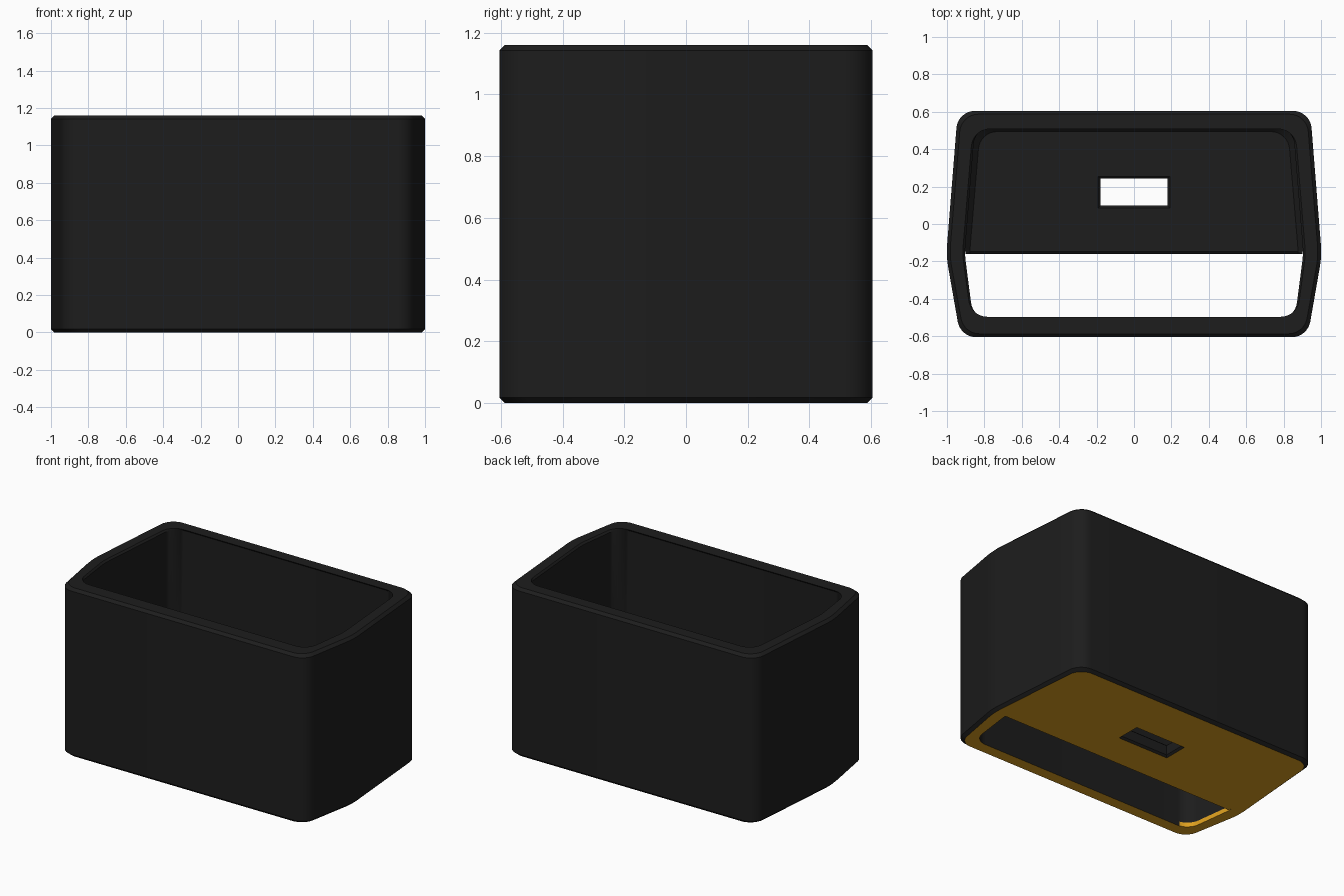
import bpy, bmesh, math
from mathutils import Vector

if "Cube" in bpy.data.objects:
    bpy.data.objects.remove(bpy.data.objects["Cube"])

H = 1.16          # overall height
FLOOR = 0.09      # floor thickness
EDGE_Y = -0.16    # front edge of the floor
OUTER = [(0.928, -0.605, 0.10, 8), (1.004, -0.17, 0.5, 6), (0.942, 0.605, 0.10, 8)]
INNER = [(0.860, -0.508, 0.10, 8), (0.905, -0.16, 0.4, 6), (0.850, 0.52, 0.10, 8)]


def material(name, rgb):
    m = bpy.data.materials.new(name)
    m.diffuse_color = (*rgb, 1)
    m.use_nodes = True
    m.node_tree.nodes["Principled BSDF"].inputs["Base Color"].default_value = m.diffuse_color
    return m


DARK = material("charcoal", (0.0122, 0.0122, 0.0122))
GOLD = material("gold", (0.73, 0.35, 0.0135))


def profile(half, inset=0.0):
    """Rounded six-sided outline, counter-clockwise, mirrored in x."""
    pts = [(x - inset, y - math.copysign(inset, y) * (abs(y) > 0.3), r, n)
           for x, y, r, n in half]
    pts += [(-x, y, r, n) for x, y, r, n in reversed(pts)]
    out = []
    for i, (x, y, r, n) in enumerate(pts):
        c = Vector((x, y))
        a = (Vector(pts[i - 1][:2]) - c).normalized()
        b = (Vector(pts[(i + 1) % len(pts)][:2]) - c).normalized()
        ang = a.angle(b)
        t = r / math.tan(ang / 2)
        mid = c + (a + b).normalized() * (r / math.sin(ang / 2))
        p, q = c + a * t - mid, c + b * t - mid
        sweep = p.angle(q)
        start = math.atan2(p.y, p.x)
        for k in range(n + 1):
            th = start + sweep * k / n
            out.append((mid.x + r * math.cos(th), mid.y + r * math.sin(th)))
    return out


def loop(bm, pts, z):
    return [bm.verts.new((x, y, z)) for x, y in pts]


def bridge(bm, a, b, closed=True):
    n = len(a)
    for i in range(n if closed else n - 1):
        j = (i + 1) % n
        bm.faces.new((a[i], a[j], b[j], b[i]))


def finish(bm, name, gold_rule=None):
    bmesh.ops.recalc_face_normals(bm, faces=bm.faces)
    for f in bm.faces:
        if gold_rule and gold_rule(f.calc_center_median(), f.normal):
            f.material_index = 1
    me = bpy.data.meshes.new(name)
    bm.to_mesh(me)
    bm.free()
    me.materials.append(DARK)
    me.materials.append(GOLD)
    ob = bpy.data.objects.new(name, me)
    bpy.context.collection.objects.link(ob)
    return ob


def smooth(ob):
    bpy.ops.object.select_all(action='DESELECT')
    ob.select_set(True)
    bpy.context.view_layer.objects.active = ob
    bpy.ops.object.shade_smooth_by_angle(angle=math.radians(30))


# Walls: one closed tube with chamfered rims
bm = bmesh.new()
C = 0.018
rings = [loop(bm, profile(OUTER, i), z) for i, z in
         ((C, 0), (0, C), (0, H - C), (C, H))]
rings += [loop(bm, profile(INNER, i), z) for i, z in
          ((-0.012, H), (0, H - 0.012), (0, 0.03), (0, 0))]
for k in range(len(rings)):
    bridge(bm, rings[k], rings[(k + 1) % len(rings)])


def wall_gold(c, n):
    """Underside, plus a low strip on both ends of the front opening."""
    strip = c.z < 0.03 and c.y < EDGE_Y and n.x * c.x < 0 and abs(n.z) < 0.1
    reach = 0.25 if c.x < 0 else 0.8
    return n.z < -0.9 or (strip and abs(n.x) > reach)


walls = finish(bm, "walls", wall_gold)
smooth(walls)


# Floor: covers the rear of the opening, with a sloped rim against the walls
def rear_path(inset, edge=EDGE_Y):
    pts = [p for p in profile(INNER, inset) if p[1] > EDGE_Y + 0.02]
    x = INNER[1][0] - inset - 0.003
    return [(x, edge)] + pts + [(-x, edge)]


bm = bmesh.new()
low = loop(bm, rear_path(0), 0)
rim = loop(bm, rear_path(0), FLOOR + 0.028)
top = loop(bm, rear_path(0.026, EDGE_Y + 0.013), FLOOR)
bridge(bm, low, rim, False)
bridge(bm, rim, top, False)
bm.faces.new(top)
bm.faces.new(low)
# chamfered front edge of the floor
a, b = (bm.verts.new((v.co.x, EDGE_Y, FLOOR - 0.013)) for v in (top[0], top[-1]))
bm.faces.new((low[0], rim[0], a, b, rim[-1], low[-1]))
bm.faces.new((a, top[0], top[-1], b))
bm.faces.new((rim[0], top[0], a))
bm.faces.new((rim[-1], b, top[-1]))
floor = finish(bm, "floor", lambda c, n: n.z < -0.9)

# Slot through the floor, flared at both ends
bm = bmesh.new()
B = 0.012
slot = []
for d, z in ((2 * B, -B), (0, B), (0, FLOOR - B), (2 * B, FLOOR + B)):
    w, y0, y1 = 0.180 + d, 0.098 - d, 0.243 + d
    slot.append(loop(bm, [(-w, y0), (w, y0), (w, y1), (-w, y1)], z))
for lower, upper in zip(slot, slot[1:]):
    bridge(bm, lower, upper)
bm.faces.new(slot[0])
bm.faces.new(slot[-1])
cutter = finish(bm, "slot_cutter")
cutter.hide_render = True
cutter.display_type = 'WIRE'

cut = floor.modifiers.new("slot", 'BOOLEAN')
cut.operation = 'DIFFERENCE'
cut.solver = 'EXACT'
cut.object = cutter
smooth(floor)
